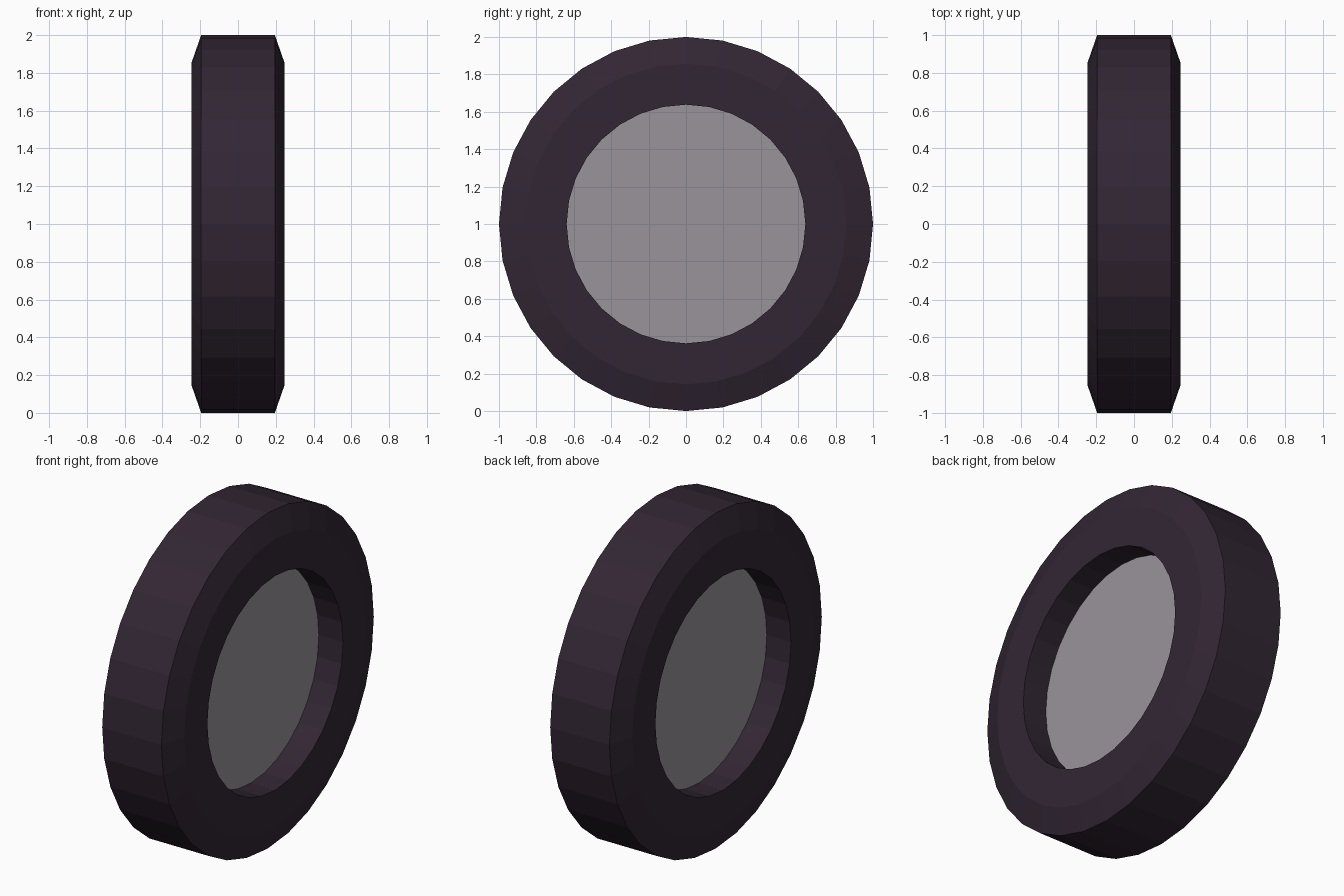
import bpy, bmesh, math

if "Cube" in bpy.data.objects:
    bpy.data.objects.remove(bpy.data.objects["Cube"])

SIDES = 32


def material(name, rgb):
    m = bpy.data.materials.new(name)
    m.diffuse_color = (*rgb, 1.0)
    m.use_nodes = True
    m.node_tree.nodes["Principled BSDF"].inputs["Base Color"].default_value = m.diffuse_color
    return m


def lathe(name, profile, mat, closed):
    """Spin (x, radius) points round the x axis at z = 1; open profiles get end caps."""
    bm = bmesh.new()
    rings = []
    for x, r in profile:
        ring = []
        for i in range(SIDES):
            a = 2 * math.pi * i / SIDES
            ring.append(bm.verts.new((x, r * math.sin(a), 1 + r * math.cos(a))))
        rings.append(ring)
    pairs = list(zip(rings, rings[1:]))
    if closed:
        pairs.append((rings[-1], rings[0]))
    for a, b in pairs:
        for i in range(SIDES):
            j = (i + 1) % SIDES
            bm.faces.new((a[i], a[j], b[j], b[i]))
    if not closed:
        bm.faces.new(rings[0])
        bm.faces.new(rings[-1])
    bmesh.ops.recalc_face_normals(bm, faces=bm.faces)
    mesh = bpy.data.meshes.new(name)
    bm.to_mesh(mesh)
    bm.free()
    mesh.materials.append(mat)
    ob = bpy.data.objects.new(name, mesh)
    bpy.context.collection.objects.link(ob)
    return ob


rubber = material("dark rubber", (0.032, 0.0194, 0.0343))
metal = material("grey metal", (0.323, 0.296, 0.328))

# Tyre: flat tread, chamfered shoulders, flat side walls, open centre
half = [(0.195, 1.0), (0.245, 0.857), (0.245, 0.638)]
lathe("tyre", half + [(-x, r) for x, r in reversed(half)], rubber, True)

# Recessed hub disc filling the centre
lathe("hub_disc", [(-0.086, 0.638), (0.086, 0.638)], metal, False)
